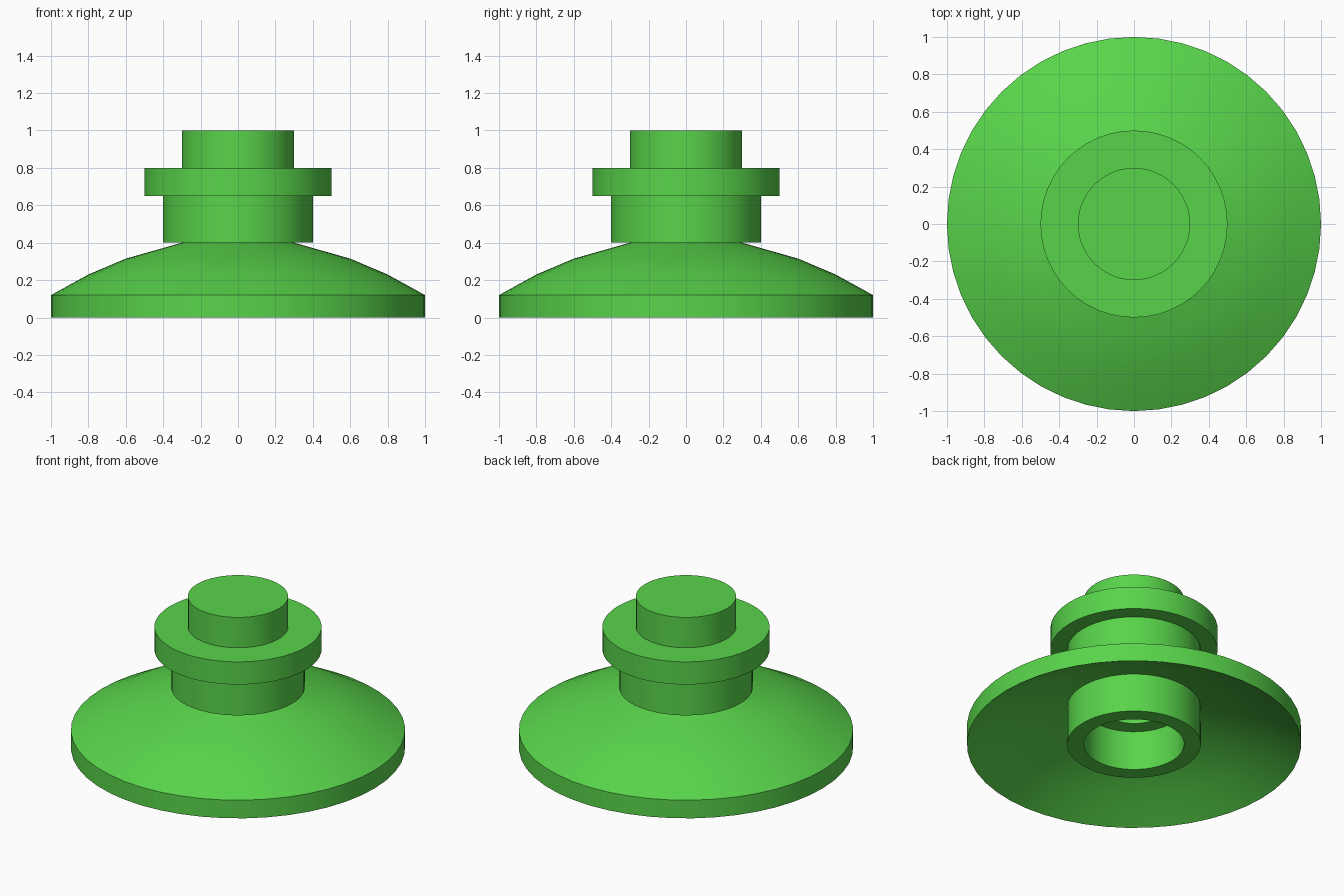
import bpy, bmesh, math

if "Cube" in bpy.data.objects:
    bpy.data.objects.remove(bpy.data.objects["Cube"])

SIDES = 48

green = bpy.data.materials.new("bright_green")
green.diffuse_color = (0.098, 0.658, 0.069, 1)
green.use_nodes = True
green.node_tree.nodes["Principled BSDF"].inputs["Base Color"].default_value = green.diffuse_color


def lathe(name, profile, cap_start=False, cap_end=False):
    """Spin (radius, z) points around z; outer walls are listed going up."""
    bm = bmesh.new()
    rings = []
    for r, z in profile:
        angles = [2 * math.pi * j / SIDES for j in range(SIDES)]
        rings.append([bm.verts.new((r * math.cos(a), r * math.sin(a), z)) for a in angles])
    for low, high in zip(rings, rings[1:]):
        for j in range(SIDES):
            k = (j + 1) % SIDES
            bm.faces.new((low[j], low[k], high[k], high[j]))
    if cap_start:
        bm.faces.new(rings[0][::-1])
    if cap_end:
        bm.faces.new(rings[-1])
    mesh = bpy.data.meshes.new(name)
    bm.to_mesh(mesh)
    bm.free()
    mesh.materials.append(green)
    obj = bpy.data.objects.new(name, mesh)
    bpy.context.collection.objects.link(obj)
    bpy.ops.object.select_all(action='DESELECT')
    obj.select_set(True)
    bpy.context.view_layer.objects.active = obj
    bpy.ops.object.shade_smooth_by_angle(angle=math.radians(30))
    return obj


# Shallow dome: underside from the tube out to the thin rim, then over the top
lathe("dish", [(0.4, 0.255), (0.6, 0.195), (0.8, 0.11), (1, 0),
               (1, 0.12), (0.8, 0.23), (0.6, 0.315), (0.3, 0.4)])

# Socket below: stepped bore with closed ceiling, and the tube's outer wall
lathe("socket_tube", [(0.2, 0.8), (0.2, 0.26), (0.3, 0.26), (0.3, 0),
                      (0.4, 0), (0.4, 0.255)], cap_start=True)

# Neck standing on the dome
lathe("neck", [(0.3, 0.4), (0.4, 0.4), (0.4, 0.65)])

# Wide collar around the neck
lathe("collar", [(0.4, 0.65), (0.5, 0.65), (0.5, 0.8), (0.3, 0.8)])

# Solid top peg
lathe("top_peg", [(0.3, 0.8), (0.3, 1)], cap_end=True)
